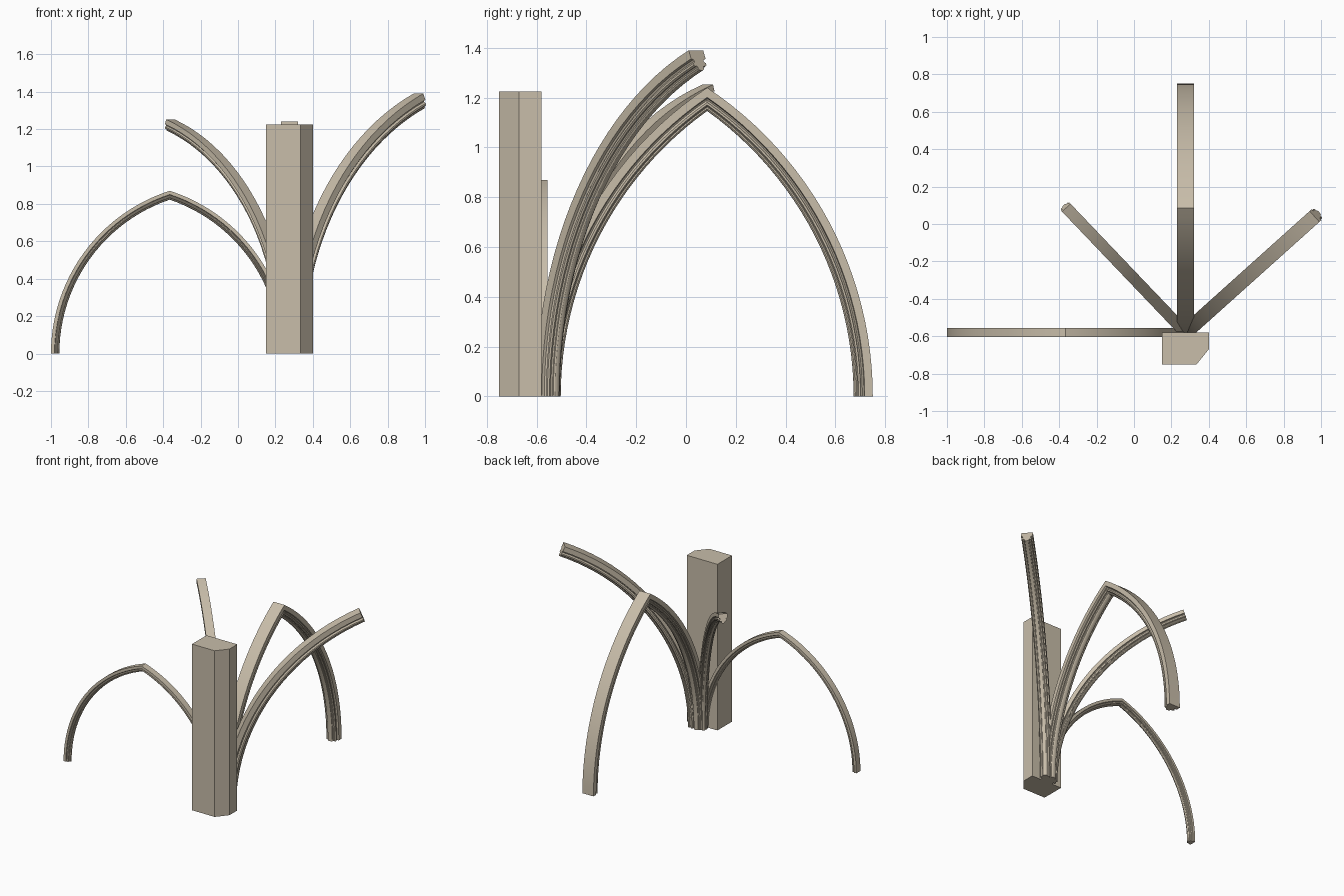
import bpy, bmesh, math
from mathutils import Vector

cube = bpy.data.objects.get("Cube")
if cube:
    bpy.data.objects.remove(cube, do_unlink=True)

stone = bpy.data.materials.new("warm_stone")
stone.use_nodes = True
COLOUR = (0.58, 0.51, 0.40, 1)
stone.diffuse_color = COLOUR
stone.node_tree.nodes["Principled BSDF"].inputs["Base Color"].default_value = COLOUR


def finish(bm, name):
    bmesh.ops.recalc_face_normals(bm, faces=bm.faces)
    mesh = bpy.data.meshes.new(name)
    bm.to_mesh(mesh)
    bm.free()
    mesh.materials.append(stone)
    mesh.shade_smooth()
    mesh.set_sharp_from_angle(angle=math.radians(25))
    obj = bpy.data.objects.new(name, mesh)
    bpy.context.collection.objects.link(obj)
    return obj


# Moulded half section: (half width, depth below the flat back), both 0..1
HALF = [(1, 0), (1, 0.42), (0.72, 0.46), (0.62, 0.54), (0.7, 0.6),
        (0.86, 0.64), (0.86, 0.74), (0.7, 0.8), (0.48, 0.78),
        (0.38, 0.84), (0.4, 0.91), (0.3, 0.97), (0.12, 1)]
SECTION = HALF + [(-u, v) for u, v in reversed(HALF)]


def rib(name, start, apex, height, width, depth, full):
    """Sweep the moulding up a circular arc; full ribs come down again."""
    start, apex = Vector(start), Vector(apex)
    span = (apex - start).length
    along = (apex - start) / span
    side = Vector((-along.y, along.x))
    radius = (span ** 2 + height ** 2) / (2 * span)
    steps = 24
    count = 2 * steps if full else steps
    bm = bmesh.new()
    rings = []
    for i in range(count + 1):
        k = min(i, count - i) if full else i
        ring = []
        for u, v in SECTION:
            r = radius - v * depth
            # full arches are mitred at the crown, half ribs are cut square
            end = math.acos((radius - span) / (r if full else radius))
            t = end * k / steps
            s = radius - r * math.cos(t)
            if i > steps:
                s = 2 * span - s
            p = start + along * s + side * (u * width / 2)
            ring.append(bm.verts.new((p.x, p.y, r * math.sin(t))))
        rings.append(ring)
    n = len(SECTION)
    for a, b in zip(rings, rings[1:]):
        for j in range(n):
            m = (j + 1) % n
            bm.faces.new((a[j], a[m], b[m], b[j]))
    bm.faces.new(rings[0])
    bm.faces.new(rings[-1])
    obj = finish(bm, name)
    # keep the crown mitre crisp
    if full:
        sharp = obj.data.attributes["sharp_edge"].data
        crown = range(steps * n, (steps + 1) * n)
        for e in obj.data.edges:
            if all(v in crown for v in e.vertices):
                sharp[e.index].value = True


# Pier with one chamfered corner
bm = bmesh.new()
plan = [(0.15, -0.75), (0.335, -0.75), (0.40, -0.67), (0.40, -0.58), (0.15, -0.58)]
base = bm.faces.new([bm.verts.new((x, y, 0)) for x, y in plan])
top = bmesh.ops.extrude_face_region(bm, geom=[base])["geom"]
bmesh.ops.translate(bm, vec=(0, 0, 1.225),
                    verts=[g for g in top if isinstance(g, bmesh.types.BMVert)])
if not base.is_valid or len(bm.faces) < 7:
    bm.faces.new([v for v in bm.verts if v.co.z < 0.01])
finish(bm, "pier")

# Ribs fanning from the pier
rib("transverse_arch", (0.275, -0.58), (0.275, 0.085), 1.24, 0.09, 0.077, True)
rib("wall_arch", (0.27, -0.58), (-0.365, -0.58), 0.87, 0.048, 0.045, True)
rib("right_diagonal_rib", (0.27, -0.575), (-0.362, 0.087), 1.252, 0.062, 0.065, False)
rib("left_diagonal_rib", (0.28, -0.575), (0.965, 0.04), 1.39, 0.078, 0.088, False)
